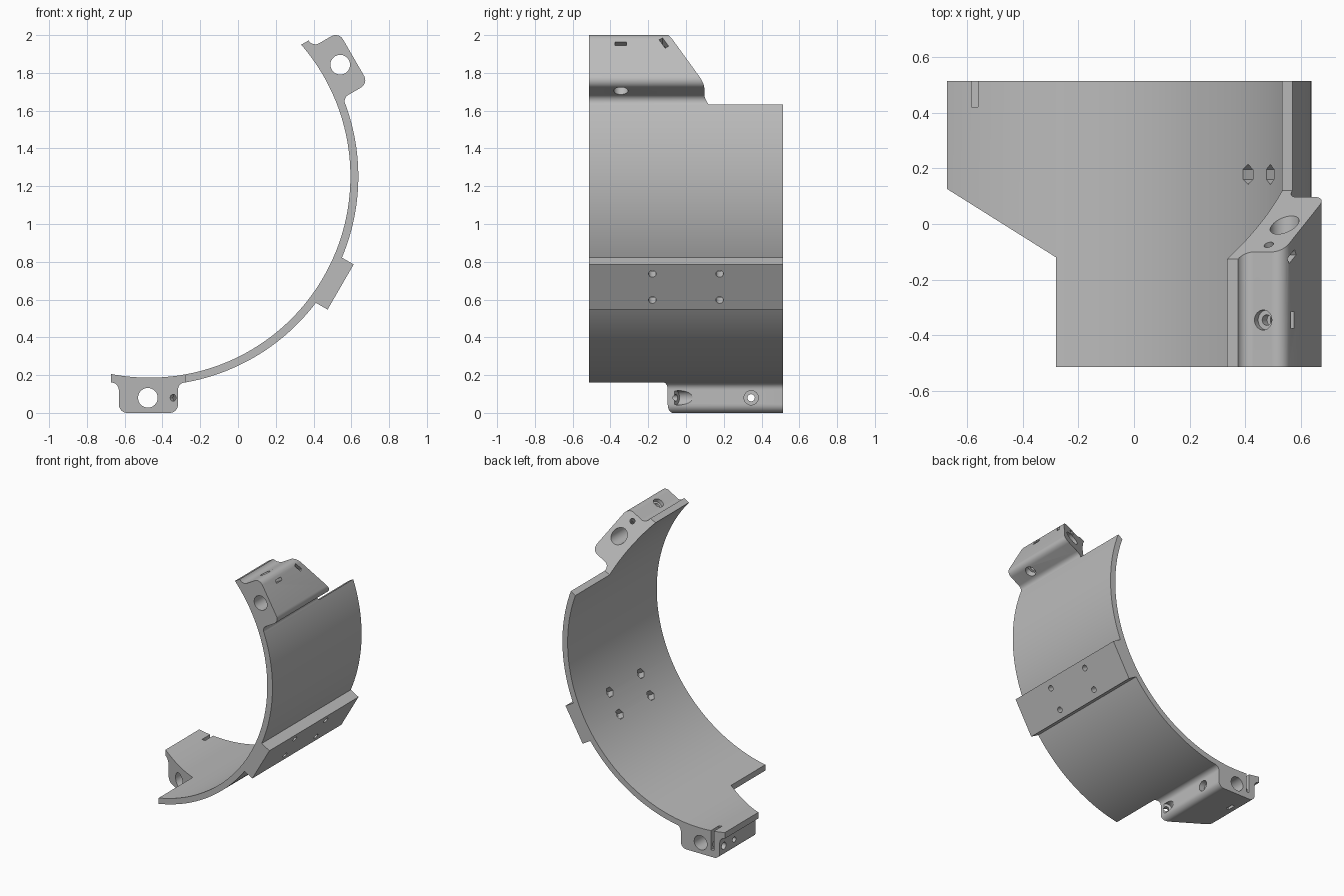
import bpy, bmesh, math
from mathutils import Matrix, Vector

if "Cube" in bpy.data.objects:
    bpy.data.objects.remove(bpy.data.objects["Cube"], do_unlink=True)

CX, CZ, R_IN, R_OUT = -0.47, 1.2515, 1.065, 1.107
HALF = 0.513                      # half depth along y
SPLIT = -0.28                     # where the clamp meets the band
CENTRE = Vector((CX, 0, CZ))
AXIS = Vector((math.cos(math.radians(-30)), 0, math.sin(math.radians(-30))))
TANGENT = Vector((-AXIS.z, 0, AXIS.x))
# Half turn about the pad axis carries the lower clamp to the upper one
FLIP = Matrix.Translation(CENTRE) @ Matrix.Rotation(math.pi, 4, AXIS) @ Matrix.Translation(-CENTRE)

grey = bpy.data.materials.new("plain_grey")
grey.use_nodes = True
grey.diffuse_color = (0.5, 0.5, 0.5, 1)
grey.node_tree.nodes["Principled BSDF"].inputs["Base Color"].default_value = (0.5, 0.5, 0.5, 1)


def arc(cx, cz, r, a0, a1, n=8):
    angles = [math.radians(a0 + (a1 - a0) * i / n) for i in range(n + 1)]
    return [(cx + r * math.cos(a), cz + r * math.sin(a)) for a in angles]


def add_object(name, bm):
    bmesh.ops.recalc_face_normals(bm, faces=bm.faces)
    mesh = bpy.data.meshes.new(name)
    bm.to_mesh(mesh)
    bm.free()
    obj = bpy.data.objects.new(name, mesh)
    bpy.context.collection.objects.link(obj)
    mesh.materials.append(grey)
    return obj


def extrude_profile(name, profile, front, back=HALF):
    """Extrude an x-z outline along y; front gives the near y for each x."""
    bm = bmesh.new()
    near = [bm.verts.new((x, front(x), z)) for x, z in profile]
    far = [bm.verts.new((x, back, z)) for x, z in profile]
    bm.faces.new(near)
    bm.faces.new(far[::-1])
    n = len(profile)
    for i in range(n):
        j = (i + 1) % n
        bm.faces.new((near[i], near[j], far[j], far[i]))
    return add_object(name, bm)


def drill(start, end, r, sides=24, turn=0.0):
    """Cutter cylinder between two points."""
    a, b = Vector(start), Vector(end)
    rot = (b - a).to_track_quat("Z", "Y").to_matrix().to_4x4()
    bm = bmesh.new()
    bmesh.ops.create_cone(bm, cap_ends=True, segments=sides, radius1=r, radius2=r, depth=(b - a).length,
                          matrix=Matrix.Translation((a + b) / 2) @ rot @ Matrix.Rotation(turn, 4, "Z"))
    return add_object("cutter", bm)


def slot(centre, size, angle=0.0):
    bm = bmesh.new()
    bmesh.ops.create_cube(bm, size=1, matrix=Matrix.Translation(centre)
                          @ Matrix.Rotation(angle, 4, "Z") @ Matrix.Diagonal((*size, 1)))
    return add_object("cutter", bm)


def finish(obj, cutters, matrix=None):
    """Cut the holes, bake the result, place it and shade it."""
    for c in cutters:
        c.hide_render = True
        mod = obj.modifiers.new("hole", "BOOLEAN")
        mod.operation, mod.solver, mod.object = "DIFFERENCE", "EXACT", c
    deps = bpy.context.evaluated_depsgraph_get()
    mesh = bpy.data.meshes.new_from_object(obj.evaluated_get(deps))
    obj.modifiers.clear()
    obj.data = mesh
    for c in cutters:
        bpy.data.objects.remove(c, do_unlink=True)
    if matrix:
        mesh.transform(matrix)
    bpy.ops.object.select_all(action="DESELECT")
    obj.select_set(True)
    bpy.context.view_layer.objects.active = obj
    bpy.ops.object.shade_smooth_by_angle(angle=math.radians(30))


# Curved band with the flat mounting pad
def edge_angle(r):
    return 60 - math.degrees(math.asin((SPLIT - CX) / r))


PAD_W, PAD_R = 0.138, 1.17
pad_a = math.degrees(math.asin(PAD_W / R_OUT))
span_in, span_out = edge_angle(R_IN), edge_angle(R_OUT)
pad = [CENTRE + AXIS * PAD_R + TANGENT * t for t in (-PAD_W, PAD_W)]
band_outline = (arc(CX, CZ, R_OUT, -30 - span_out, -30 - pad_a, 32)
                + [(p.x, p.z) for p in pad]
                + arc(CX, CZ, R_OUT, -30 + pad_a, -30 + span_out, 32)
                + arc(CX, CZ, R_IN, -30 + span_in, -30 - span_in, 72))
band = extrude_profile("curved_band", band_outline, lambda x: -HALF)

# Four bolt holes with hexagonal nut pockets on the inside
cutters = []
for y in (-0.178, 0.178):
    for t in (-0.08, 0.08):
        base = CENTRE + TANGENT * t + Vector((0, y, 0))
        cutters.append(drill(base + AXIS * 1.0, base + AXIS * 1.3, 0.02))
        pocket = drill(base + AXIS * 0.98, base + AXIS * 1.11, 0.036, 6)
        # put two hexagon corners along y
        far = max(pocket.data.vertices, key=lambda v: v.co.y).co.y
        if far - y < 0.034:
            bpy.data.objects.remove(pocket, do_unlink=True)
            pocket = drill(base + AXIS * 0.98, base + AXIS * 1.11, 0.036, 6, math.pi / 6)
        cutters.append(pocket)
finish(band, cutters)

# Clamp block outline: fillet, two rounded corners, fillet, inner arc
TIP, LEFT, RIGHT, RC = -0.672, -0.631, -0.317, 0.045
z_out = CZ - math.sqrt(R_OUT ** 2 - (SPLIT - CX) ** 2)
fr, fl = SPLIT - RIGHT, LEFT - TIP
tip_a = -90 - math.degrees(math.asin((CX - TIP) / R_IN))
clamp_outline = (arc(SPLIT, z_out - fr, fr, 90, 180)
                 + arc(RIGHT - RC, RC, RC, 0, -90)
                 + arc(LEFT + RC, RC, RC, -90, -180)
                 + arc(TIP, z_out - fl, fl, 0, 90)
                 + arc(CX, CZ, R_IN, tip_a, -30 - span_in, 16))


def slant(x):
    return -0.12 + (SPLIT - x) * 0.628


NORMAL = Vector((0.53, 0.85, 0)).normalized()
HZ = 0.08
for name, matrix in (("lower_clamp", None), ("upper_clamp", FLIP)):
    clamp = extrude_profile(name, clamp_outline, slant)
    cutters = [
        drill((-0.477, -0.7, HZ), (-0.477, 0.7, HZ), 0.052, 32),        # main rod hole
        drill((-0.8, 0.345, HZ), (-0.2, 0.345, HZ), 0.019),             # cross bolt
        drill((-0.36, 0.345, HZ), (-0.2, 0.345, HZ), 0.038),            # bolt head seat
        slot((-0.558, 0.345, 0.045), (0.022, 0.062, 0.14)),             # nut slot
    ]
    if matrix is None:
        p = Vector((-0.344, slant(-0.344), HZ))
        cutters += [
            drill(p - NORMAL * 0.1, p + NORMAL * 0.15, 0.018),
            drill(p + NORMAL * 0.03, p + NORMAL * 0.25, 0.038),
            slot((-0.572, 0.49, 0.15), (0.024, 0.14, 0.2)),             # open nut slot
            drill((-0.8, 0.465, HZ), (-0.55, 0.465, HZ), 0.025),
        ]
    else:
        p = Vector((-0.59, slant(-0.59), HZ))
        cutters += [
            drill((-0.8, 0.345, HZ), (-0.605, 0.345, HZ), 0.036),
            drill(p - NORMAL * 0.1, p + NORMAL * 0.12, 0.018),
            slot(Vector((p.x, p.y, 0.045)) + NORMAL * 0.05, (0.06, 0.022, 0.14),
                 math.atan2(-0.53, 0.85)),
        ]
    finish(clamp, cutters, matrix)
